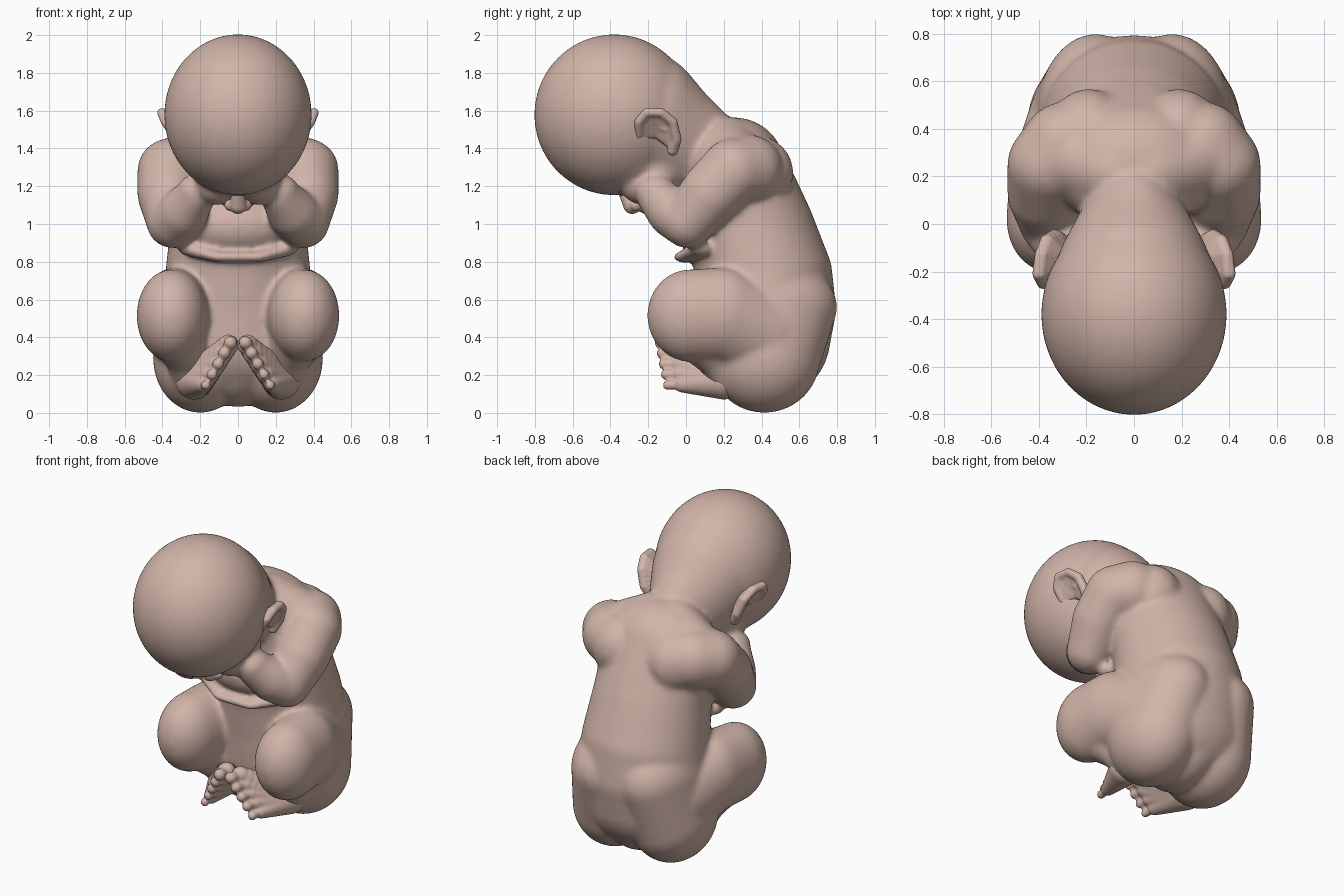
import bpy, bmesh
from mathutils import Matrix, Vector

skin = bpy.data.materials.new("skin")
skin.diffuse_color = (0.64, 0.46, 0.395, 1)


def blob(bm, p, sub=3):
    """Ellipsoid: x, y, z, then one radius or three."""
    r = p[3:] if len(p) == 6 else (p[3],) * 3
    m = Matrix.Translation(Vector(p[:3])) @ Matrix.Diagonal((*r, 1))
    bmesh.ops.create_icosphere(bm, subdivisions=sub, radius=1.0, matrix=m)


def chain(bm, pts, steps=6, sides=(1,), sub=3):
    """Tapering soft limb through a row of ellipsoids, optionally on both sides."""
    pts = [tuple(p) if len(p) == 6 else (*p[:3], p[3], p[3], p[3]) for p in pts]
    for s in sides:
        for a, b in zip(pts, pts[1:]):
            for i in range(steps + 1):
                q = [u + (v - u) * i / steps for u, v in zip(a, b)]
                blob(bm, [q[0] * s] + q[1:], sub)


def pair(bm, p, sub=3):
    for s in (1, -1):
        blob(bm, (p[0] * s, *p[1:]), sub)


def finish(bm, name, voxel, smooth):
    """Fuse the overlapping volumes into one smooth skin."""
    me = bpy.data.meshes.new(name)
    bm.to_mesh(me)
    bm.free()
    ob = bpy.data.objects.new(name, me)
    bpy.context.collection.objects.link(ob)
    me.materials.append(skin)
    rem = ob.modifiers.new("fuse", 'REMESH')
    rem.mode = 'VOXEL'
    rem.voxel_size = voxel
    rem.use_smooth_shade = True
    sm = ob.modifiers.new("soften", 'SMOOTH')
    sm.factor = 0.5
    sm.iterations = smooth
    return ob


BOTH = (1, -1)
bm = bmesh.new()

# curled torso, from shoulders to pelvis
chain(bm, [(0, .25, 1.31, .36, .27, .255), (0, .295, 1.15, .355, .305, .27),
           (0, .345, .98, .36, .335, .28), (0, .41, .74, .385, .365, .28),
           (0, .43, .55, .41, .365, .30), (0, .42, .40, .44, .345, .34)], 6, sub=4)
# lower back lobes and buttocks
chain(bm, [(.16, .45, .56, .25, .35, .26), (.20, .415, .29, .25, .295, .29)], 6, BOTH, 4)
blob(bm, (0, .42, .30, .22, .29, .27), 4)
# shoulder blades and the slope between neck and shoulder
pair(bm, (.19, .37, 1.27, .18, .20, .20))
chain(bm, [(.08, .22, 1.40, .17), (.30, .29, 1.30, .17)], 6, BOTH)
# chest and the skin fold under it
blob(bm, (0, .12, .99, .29, .18, .17))
chain(bm, [(-.27, .08, .87, .05, .06, .04), (-.1, -.01, .825, .06, .06, .03),
           (.1, -.01, .825, .06, .06, .03), (.27, .08, .87, .05, .06, .04)])

# cranium, nape and neck
blob(bm, (0, -.38, 1.578, .39, .423, .426), 5)
chain(bm, [(0, -.20, 1.55, .325, .30, .355), (0, -.05, 1.46, .25, .24, .30),
           (0, .13, 1.38, .15, .17, .23)], 10, sub=4)
# face, jaw and cheeks
blob(bm, (0, -.33, 1.42, .315, .33, .27), 4)
blob(bm, (0, -.18, 1.30, .25, .22, .19), 4)
pair(bm, (.11, -.23, 1.21, .12, .12, .11))
blob(bm, (0, -.14, 1.16, .11, .10, .09))

# upper arms, forearms and fists held against the cheeks
chain(bm, [(.29, .33, 1.29, .185), (.36, .25, 1.28, .175), (.37, .13, 1.16, .165),
           (.345, .01, 1.01, .14), (.29, -.07, 1.06, .135),
           (.225, -.16, 1.15, .105), (.235, -.16, 1.17, .09, .11, .09)], 7, BOTH)

# thighs and knees
chain(bm, [(.25, .42, .42, .20, .22, .25), (.33, .19, .52, .195, .23, .25),
           (.35, .02, .515, .187, .225, .245)], 8, BOTH, 4)
# shins tucked back under the knees
chain(bm, [(.33, .05, .43, .15), (.27, .17, .30, .12), (.24, .24, .18, .10)], 7, BOTH)
finish(bm, "body", .0145, 14)

# nose and lips
bm = bmesh.new()
chain(bm, [(0, -.33, 1.17, .03), (0, -.285, 1.10, .048)], 5)
pair(bm, (.04, -.265, 1.10, .033))
chain(bm, [(-.07, -.20, 1.12, .025), (0, -.215, 1.085, .033), (.07, -.20, 1.12, .025)], 6)
chain(bm, [(-.06, -.17, 1.12, .025), (0, -.175, 1.085, .03), (.06, -.17, 1.12, .025)], 6)
finish(bm, "face_features", .008, 4)

for side, label in ((1, "right"), (-1, "left")):
    # ear: curled rim around a sunken cup
    bm = bmesh.new()
    rim = [(.34, -.25, 1.47, .022), (.385, -.25, 1.54, .024), (.405, -.21, 1.59, .024),
           (.395, -.13, 1.59, .024), (.37, -.07, 1.54, .026),
           (.335, -.05, 1.45, .028), (.30, -.07, 1.39, .03)]
    chain(bm, rim, 8, (side,))
    hub = (.30, -.15, 1.49, .04)
    for a, b in zip(rim, rim[1:]):
        for t in (0, .33, .67):
            p = [u + (v - u) * t for u, v in zip(a, b)]
            chain(bm, [hub, (p[0] - .012, *p[1:3], .024)], 5, (side,))
    chain(bm, [(.335, -.21, 1.49, .02), (.35, -.17, 1.54, .018),
               (.345, -.11, 1.50, .018)], 6, (side,))
    finish(bm, "ear_" + label, .008, 5)

    # foot: heel spreading to a slanted ball, with five toes
    bm = bmesh.new()
    big, little = Vector((.05, -.045, .36)), Vector((.18, -.02, .15))
    for i in range(5):
        t = i / 4
        ball = big.lerp(little, t)
        chain(bm, [(.23, .20, .17, .10), (*ball, .055 - .012 * t)], 8, (side,))
        r = .036 - .010 * t
        tip = ball + Vector((-.01, -.085 + .008 * t, .012 - .015 * t))
        chain(bm, [(*ball, r * .9), (*tip, r)], 5, (side,))
    finish(bm, "foot_" + label, .009, 3)
